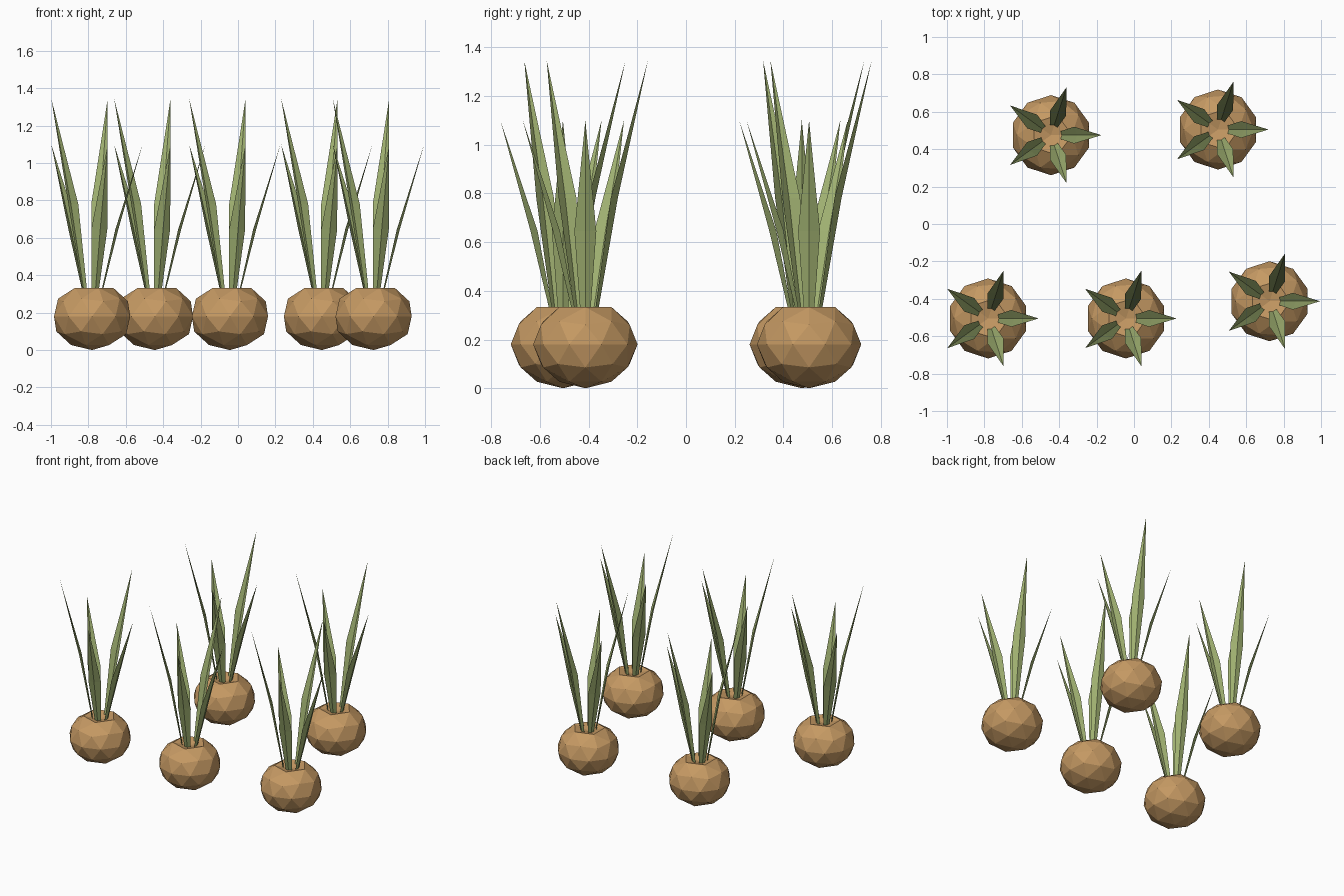
import bpy, bmesh
from math import cos, sin, radians
from mathutils import Matrix, Vector

cube = bpy.data.objects.get("Cube")
if cube:
    bpy.data.objects.remove(cube, do_unlink=True)


def material(name, rgb):
    mat = bpy.data.materials.new(name)
    mat.use_nodes = True
    mat.diffuse_color = (*rgb, 1)
    bsdf = next(n for n in mat.node_tree.nodes if n.type == 'BSDF_PRINCIPLED')
    bsdf.inputs["Base Color"].default_value = (*rgb, 1)
    bsdf.inputs["Roughness"].default_value = 0.9
    return mat


TAN = material("bulb_tan", (0.56, 0.32, 0.125))
GREEN = material("leaf_green", (0.36, 0.45, 0.17))


def mesh_from(bm, name, mat):
    mesh = bpy.data.meshes.new(name)
    bm.to_mesh(mesh)
    bm.free()
    mesh.materials.append(mat)
    return mesh


def bulb_mesh():
    """Squashed faceted ball with a slight dent where the leaves sprout."""
    bm = bmesh.new()
    bmesh.ops.create_icosphere(bm, subdivisions=2, radius=1)
    max(bm.verts, key=lambda v: v.co.z).co.z = 0.72
    bmesh.ops.transform(bm, verts=bm.verts, matrix=Matrix.Translation((0, 0, 0.18))
                        @ Matrix.Diagonal((0.214, 0.214, 0.18, 1)))
    return mesh_from(bm, "bulb", TAN)


def add_leaf(bm, angle, middle, top):
    """Pointed blade folded along its keel, leaning away from the centre."""
    out = Vector((cos(angle), sin(angle), 0))
    side = Vector((-sin(angle), cos(angle), 0))
    rows = []
    # radius, height, half width, fold depth
    for r, z, w, fold in ((0.05, 0.29, 0.019, 0.006), (0.14, middle, 0.045, 0.016)):
        keel = out * r + Vector((0, 0, z))
        edge = keel - out * fold
        rows.append([bm.verts.new(p) for p in (edge - side * w, keel, edge + side * w)])
    tip = bm.verts.new(out * 0.27 + Vector((0, 0, top)))
    low, high = rows
    for i in range(2):
        bm.faces.new((low[i], low[i + 1], high[i + 1], high[i]))
        bm.faces.new((high[i], high[i + 1], tip))


def leaves_mesh():
    bm = bmesh.new()
    for i in range(5):
        tall = i in (1, 3)
        add_leaf(bm, radians(72 * i), 0.78 if tall else 0.645, 1.345 if tall else 1.1)
    return mesh_from(bm, "leaves", GREEN)


# Five identical plants
bulb, leaves = bulb_mesh(), leaves_mesh()
spots = ((-0.78, -0.505), (-0.043, -0.505), (0.725, -0.413), (-0.444, 0.475), (0.449, 0.505))
for n, (x, y) in enumerate(spots, 1):
    for part, mesh in (("bulb", bulb), ("leaves", leaves)):
        obj = bpy.data.objects.new(f"{part}_{n}", mesh)
        obj.location = (x, y, 0)
        bpy.context.collection.objects.link(obj)
